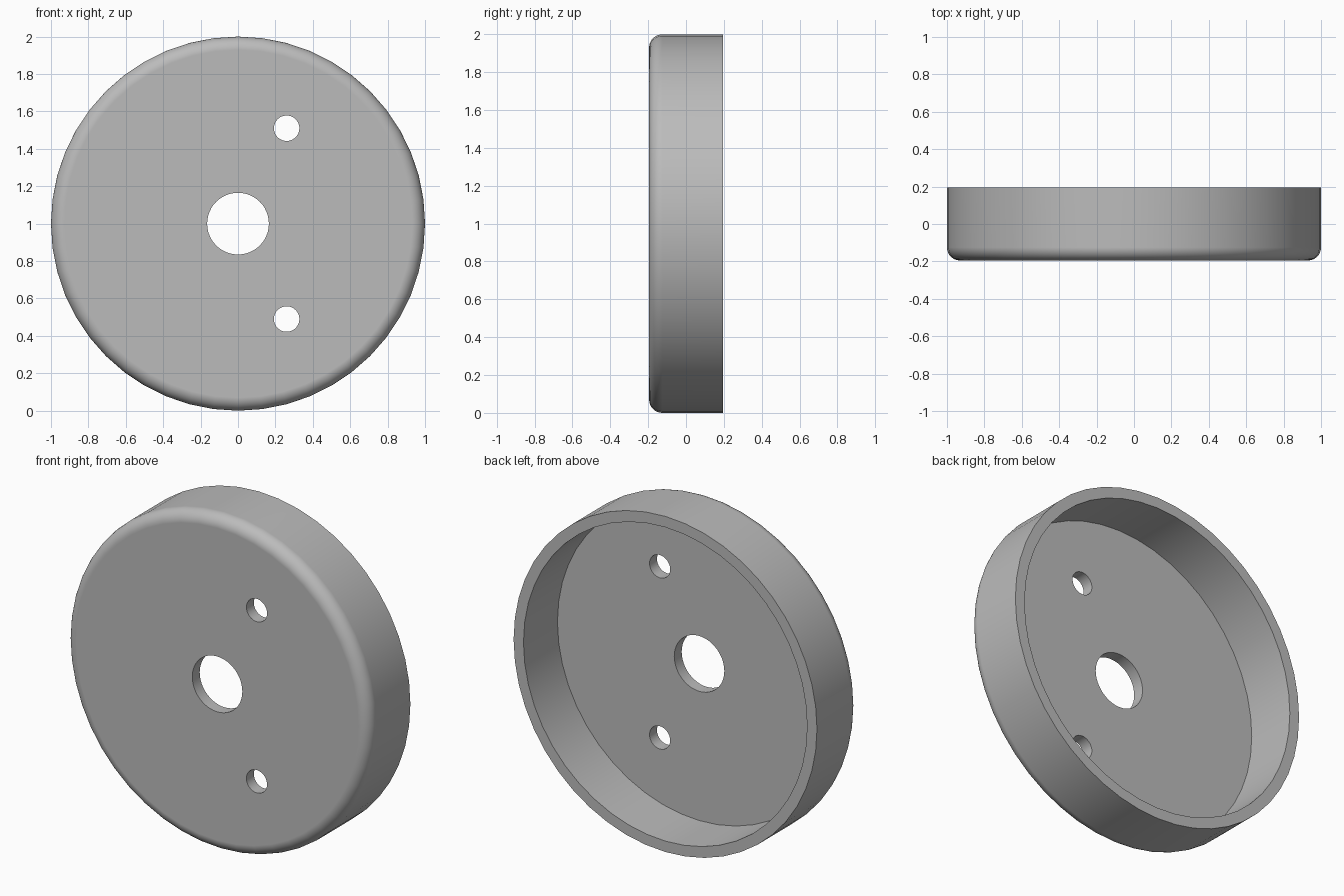
import bpy, bmesh, math
from mathutils import Matrix

cube = bpy.data.objects.get("Cube")
if cube:
    bpy.data.objects.remove(cube, do_unlink=True)

SIDES = 48
RADIUS, HALF_DEPTH = 1.0, 0.195
WALL, FLOOR, FILLET = 0.065, 0.07, 0.07
CENTRE = Matrix.Translation((0, 0, 1))

grey = bpy.data.materials.new("plain grey")
grey.use_nodes = True
colour = (0.5, 0.5, 0.5, 1)
grey.diffuse_color = colour
grey.node_tree.nodes["Principled BSDF"].inputs["Base Color"].default_value = colour


def finish(name, bm):
    bmesh.ops.recalc_face_normals(bm, faces=bm.faces)
    mesh = bpy.data.meshes.new(name)
    bm.to_mesh(mesh)
    bm.free()
    mesh.materials.append(grey)
    obj = bpy.data.objects.new(name, mesh)
    bpy.context.collection.objects.link(obj)
    return obj


def lathe(name, profile):
    """Turn (radius, y) points about the y axis and cap both ends."""
    bm = bmesh.new()
    rings = []
    for r, y in profile:
        angles = [math.tau * i / SIDES for i in range(SIDES)]
        rings.append([bm.verts.new((r * math.cos(a), y, 1 + r * math.sin(a))) for a in angles])
    for a, b in zip(rings, rings[1:]):
        for i in range(SIDES):
            j = (i + 1) % SIDES
            bm.faces.new((a[i], a[j], b[j], b[i]))
    bm.faces.new(rings[0])
    bm.faces.new(rings[-1])
    return finish(name, bm)


def hole_cutter(name, x, z, radius):
    bm = bmesh.new()
    place = Matrix.Translation((x, -HALF_DEPTH, z)) @ Matrix.Rotation(math.pi / 2, 4, "X")
    bmesh.ops.create_cone(bm, cap_ends=True, segments=SIDES, radius1=radius,
                          radius2=radius, depth=0.4, matrix=place)
    return finish(name, bm)


# Shallow round cup: rounded front edge, open back
profile = []
for i in range(9):
    a = math.pi / 2 * i / 8
    profile.append((RADIUS - FILLET * (1 - math.sin(a)),
                    -HALF_DEPTH + FILLET * (1 - math.cos(a))))
profile += [(RADIUS, HALF_DEPTH),
            (RADIUS - WALL, HALF_DEPTH),
            (RADIUS - WALL, -HALF_DEPTH + FLOOR)]
cup = lathe("round_cup", profile)

# Centre hole and two screw holes
cutters = [hole_cutter("centre_hole_cutter", 0, 1, 0.165)]
for side, label in ((1, "upper"), (-1, "lower")):
    cutters.append(hole_cutter(label + "_hole_cutter", 0.26, 1 + side * 0.51, 0.068))

bpy.ops.object.select_all(action="DESELECT")
cup.select_set(True)
bpy.context.view_layer.objects.active = cup
for cutter in cutters:
    mod = cup.modifiers.new("hole", "BOOLEAN")
    mod.operation = "DIFFERENCE"
    mod.solver = "EXACT"
    mod.object = cutter
    bpy.ops.object.modifier_apply(modifier=mod.name)
    bpy.data.objects.remove(cutter, do_unlink=True)

# Smooth walls, crisp rims, flat front
bpy.ops.object.shade_smooth_by_angle(angle=math.radians(30))
weighted = cup.modifiers.new("flat_faces", "WEIGHTED_NORMAL")
weighted.keep_sharp = True
